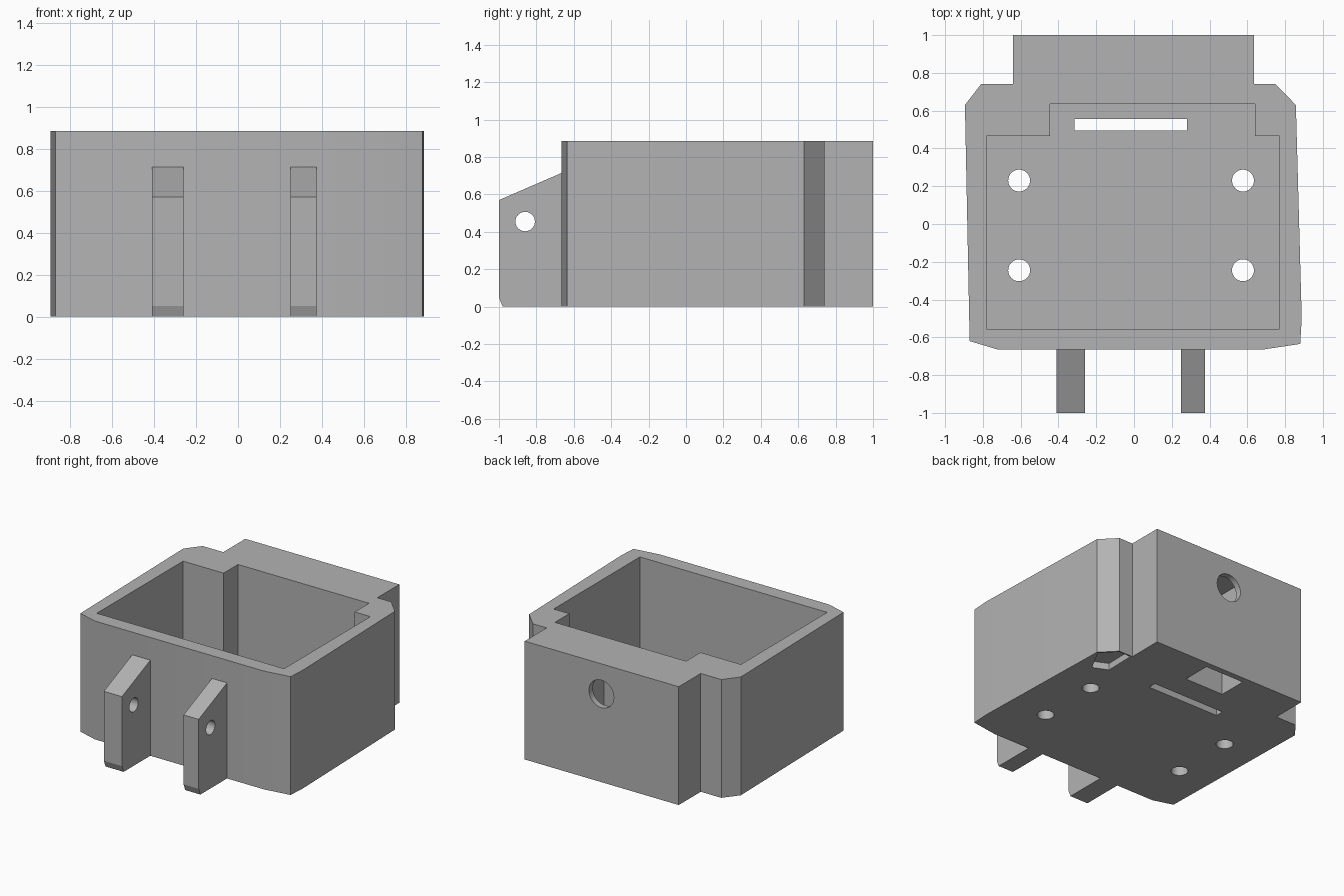
import bpy, bmesh, math
from mathutils import Matrix

cube = bpy.data.objects.get("Cube")
if cube:
    bpy.data.objects.remove(cube, do_unlink=True)

grey = bpy.data.materials.new("plain grey")
grey.use_nodes = True
colour = (0.45, 0.45, 0.45, 1)
grey.diffuse_color = colour
grey.node_tree.nodes["Principled BSDF"].inputs["Base Color"].default_value = colour


def prism(name, outline, low, high, axis="Z"):
    """Extrude an outline along Z (outline in x, y) or along X (outline in y, z)."""
    bm = bmesh.new()
    place = (lambda a, b: (a, b, low)) if axis == "Z" else (lambda a, b: (low, a, b))
    face = bm.faces.new([bm.verts.new(place(a, b)) for a, b in outline])
    step = (0, 0, high - low) if axis == "Z" else (high - low, 0, 0)
    top = bmesh.ops.extrude_face_region(bm, geom=[face])["geom"]
    bmesh.ops.translate(bm, vec=step, verts=[v for v in top if isinstance(v, bmesh.types.BMVert)])
    bmesh.ops.recalc_face_normals(bm, faces=bm.faces)
    return finish(name, bm)


def rod(name, centre, radius, length, axis):
    bm = bmesh.new()
    turn = Matrix.Rotation(math.pi / 2, 4, axis) if axis else Matrix()
    bmesh.ops.create_cone(bm, cap_ends=True, segments=32, radius1=radius, radius2=radius,
                          depth=length, matrix=Matrix.Translation(centre) @ turn)
    return finish(name, bm)


def finish(name, bm):
    mesh = bpy.data.meshes.new(name)
    bm.to_mesh(mesh)
    bm.free()
    mesh.materials.append(grey)
    obj = bpy.data.objects.new(name, mesh)
    bpy.context.collection.objects.link(obj)
    return obj


def rect(x0, x1, y0, y1):
    return [(x0, y0), (x1, y0), (x1, y1), (x0, y1)]


def cut(target, cutters):
    """Apply boolean differences, then remove the cutters."""
    for cutter in cutters:
        mod = target.modifiers.new("cut", "BOOLEAN")
        mod.operation, mod.solver, mod.object = "DIFFERENCE", "EXACT", cutter
    graph = bpy.context.evaluated_depsgraph_get()
    mesh = bpy.data.meshes.new_from_object(target.evaluated_get(graph))
    target.modifiers.clear()
    target.data = mesh
    for cutter in cutters:
        bpy.data.objects.remove(cutter, do_unlink=True)


# Box body with chamfered corners and a stepped back block
HEIGHT, FLOOR = 0.885, 0.1
outer = [(-0.64, 1), (0.635, 1), (0.635, 0.74), (0.75, 0.74), (0.857, 0.63), (0.888, -0.5),
         (0.88, -0.635), (0.68, -0.665), (-0.72, -0.665), (-0.87, -0.62), (-0.895, 0.63),
         (-0.81, 0.74), (-0.64, 0.74)]
body = prism("box_body", outer, 0, HEIGHT)

# Open cavity with a stepped back edge
inner = [(-0.78, -0.555), (0.77, -0.555), (0.77, 0.465), (0.64, 0.465), (0.64, 0.635),
         (-0.445, 0.635), (-0.445, 0.465), (-0.78, 0.465)]
cutters = [prism("cavity", inner, FLOOR, 1)]

# Slot and four screw holes through the floor
cutters.append(prism("floor_slot", rect(-0.315, 0.28, 0.495, 0.555), -0.1, 0.3))
for x in (-0.608, 0.577):
    for y in (0.23, -0.245):
        cutters.append(rod("screw_hole", (x, y, 0.1), 0.058, 0.4, None))

# Pocket rising inside the back block, with a round opening into it
cutters.append(prism("back_pocket", rect(-0.16, 0.16, 0.74, 0.955), -0.1, 0.78))
cutters.append(rod("back_opening", (0, 1, 0.66), 0.103, 0.3, "X"))

# Shallow recess under one back corner
corner = [(0.64, 0.5), (0.75, 0.45), (0.845, 0.625), (0.745, 0.73), (0.645, 0.73)]
cutters.append(prism("corner_recess", corner, -0.1, 0.05))
cut(body, cutters)

# Two front lugs with sloping tops and pin holes
side = [(-0.64, 0), (-0.98, 0), (-1, 0.05), (-1, 0.57), (-0.665, 0.715), (-0.64, 0.715)]
for name, x0, x1 in (("right_lug", -0.41, -0.26), ("left_lug", 0.25, 0.375)):
    lug = prism(name, side, x0, x1, "X")
    cut(lug, [rod("pin_hole", ((x0 + x1) / 2, -0.86, 0.455), 0.052, 0.4, "Y")])

# Keep flat faces crisp while the hole walls stay smooth
for obj in bpy.context.collection.objects:
    if obj.type == "MESH" and obj.name in ("box_body", "right_lug", "left_lug"):
        bpy.ops.object.select_all(action="DESELECT")
        obj.select_set(True)
        bpy.context.view_layer.objects.active = obj
        bpy.ops.object.shade_smooth_by_angle(angle=math.radians(20))
